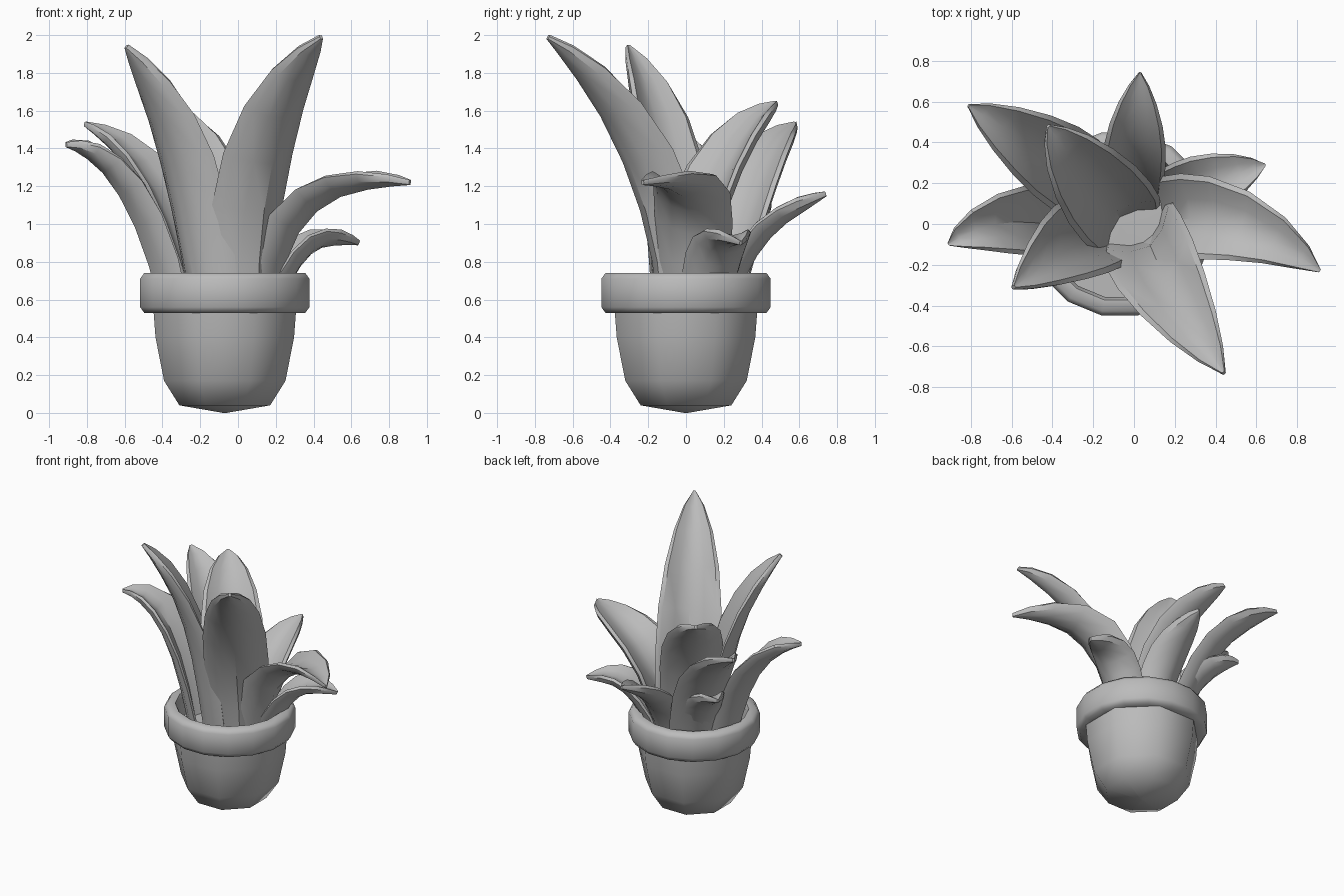
import bpy
import bmesh
from math import cos, sin, radians
from mathutils import Vector

cube = bpy.data.objects.get("Cube")
if cube:
    bpy.data.objects.remove(cube, do_unlink=True)

grey = bpy.data.materials.new("plain_grey")
grey.use_nodes = True
COLOUR = (0.5, 0.5, 0.5, 1)
grey.diffuse_color = COLOUR
grey.node_tree.nodes["Principled BSDF"].inputs["Base Color"].default_value = COLOUR


def finish(name, bm, angle):
    bmesh.ops.recalc_face_normals(bm, faces=bm.faces)
    mesh = bpy.data.meshes.new(name)
    bm.to_mesh(mesh)
    bm.free()
    mesh.materials.append(grey)
    obj = bpy.data.objects.new(name, mesh)
    bpy.context.collection.objects.link(obj)
    bpy.ops.object.select_all(action='DESELECT')
    obj.select_set(True)
    bpy.context.view_layer.objects.active = obj
    bpy.ops.object.shade_smooth_by_angle(angle=radians(angle))
    return obj


def skin(bm, rings):
    """Bridge closed rings of equal length and cap both ends."""
    rows = [[bm.verts.new(p) for p in ring] for ring in rings]
    n = len(rows[0])
    for a, b in zip(rows, rows[1:]):
        for i in range(n):
            j = (i + 1) % n
            bm.faces.new((a[i], a[j], b[j], b[i]))
    bm.faces.new(rows[0])
    bm.faces.new(rows[-1])


def turned(name, profile, centre, sides, angle):
    """Revolve a radius/height profile about a vertical axis, flats to the front."""
    bm = bmesh.new()
    turns = [radians(360 * (i + .5) / sides) for i in range(sides)]
    skin(bm, [[(centre + r * cos(a), r * sin(a), z) for a in turns] for r, z in profile])
    return finish(name, bm, angle)


def through(points, t):
    """Smooth curve passing through four points."""
    knots = [i / 3 for i in range(4)]
    out = Vector((0, 0, 0))
    for i, p in enumerate(points):
        weight = 1
        for j in range(4):
            if j != i:
                weight *= (t - knots[j]) / (knots[i] - knots[j])
        out += weight * Vector(p)
    return out


# Station along the leaf and share of full width
OUTLINE = [(0, .85), (.16, .95), (.33, 1), (.5, .98), (.67, .84), (.82, .6), (.93, .32), (1, .04)]
# Cross-section: position across, thickness above or below
SECTION = [(-1, 0), (-.86, 1), (-.45, 1), (0, 1), (.45, 1), (.86, 1),
           (1, 0), (.86, -1), (.45, -1), (0, -1), (-.45, -1), (-.86, -1)]


def leaf(name, path, width, side_angle, cup=.2, thick=.028):
    """Channelled leaf with chamfered margins, deepest at the base."""
    side = Vector((cos(radians(side_angle)), sin(radians(side_angle)), 0))
    rings = []
    for t, share in OUTLINE:
        tangent = through(path, min(t + .02, 1)) - through(path, max(t - .02, 0))
        across = (side - tangent * (side.dot(tangent) / tangent.length_squared)).normalized()
        normal = across.cross(tangent).normalized()
        if normal.z < 0:
            normal.negate()
        half = width * share / 2
        depth = 2 * half * cup * (1.5 - .6 * t)
        slab = thick * min(1, .4 + share)
        centre = through(path, t)
        rings.append([centre + across * half * u
                      + normal * (depth * (abs(u) ** 1.7 - .5) + slab * v)
                      for u, v in SECTION])
    bm = bmesh.new()
    skin(bm, rings)
    return finish(name, bm, 36)


# Pot, rim and soil
POT_X = -.07
turned("pot_body", [(.01, 0), (.26, .04), (.348, .17), (.397, .4), (.41, .56)], POT_X, 8, 60)
turned("pot_rim", [(.365, .53), (.435, .53), (.457, .56), (.457, .71), (.435, .74),
                   (.38, .74), (.365, .71), (.365, .53)], POT_X, 16, 58)
turned("soil", [(.365, .54), (.365, .57), (.01, .58)], POT_X, 16, 40)

# Leaves
leaf("front_tall_leaf", [(.05, -.05, .56), (.085, -.14, 1.1), (.21, -.37, 1.6), (.44, -.73, 1.99)], .45, 36, .23)
leaf("front_right_leaf", [(-.15, -.06, .56), (-.24, -.08, 1.1), (-.37, -.15, 1.55), (-.59, -.31, 1.94)], .43, -50)
leaf("right_leaf", [(-.33, 0, .56), (-.47, .01, 1.02), (-.67, 0, 1.32), (-.91, -.1, 1.42)], .35, 96, .25)
leaf("back_right_leaf", [(-.2, .17, .56), (-.33, .27, 1), (-.52, .4, 1.33), (-.81, .58, 1.53)], .41, 57)
leaf("low_back_right_leaf", [(-.17, .17, .56), (-.29, .24, .84), (-.42, .33, 1.03), (-.58, .44, 1.1)], .3, 52)
leaf("back_tall_leaf", [(-.05, .01, .56), (-.12, .1, 1.08), (-.26, .27, 1.44), (-.42, .48, 1.64)], .44, 41)
leaf("back_leaf", [(0, .18, .56), (0, .32, .87), (.01, .5, 1.05), (.03, .74, 1.16)], .31, 0)
leaf("back_left_leaf", [(.14, .11, .56), (.28, .16, .82), (.43, .22, .93), (.64, .29, .9)], .32, 106)
leaf("left_leaf", [(.11, .03, .56), (.25, .03, 1), (.52, -.01, 1.21), (.91, -.23, 1.22)], .42, 78, .22)
